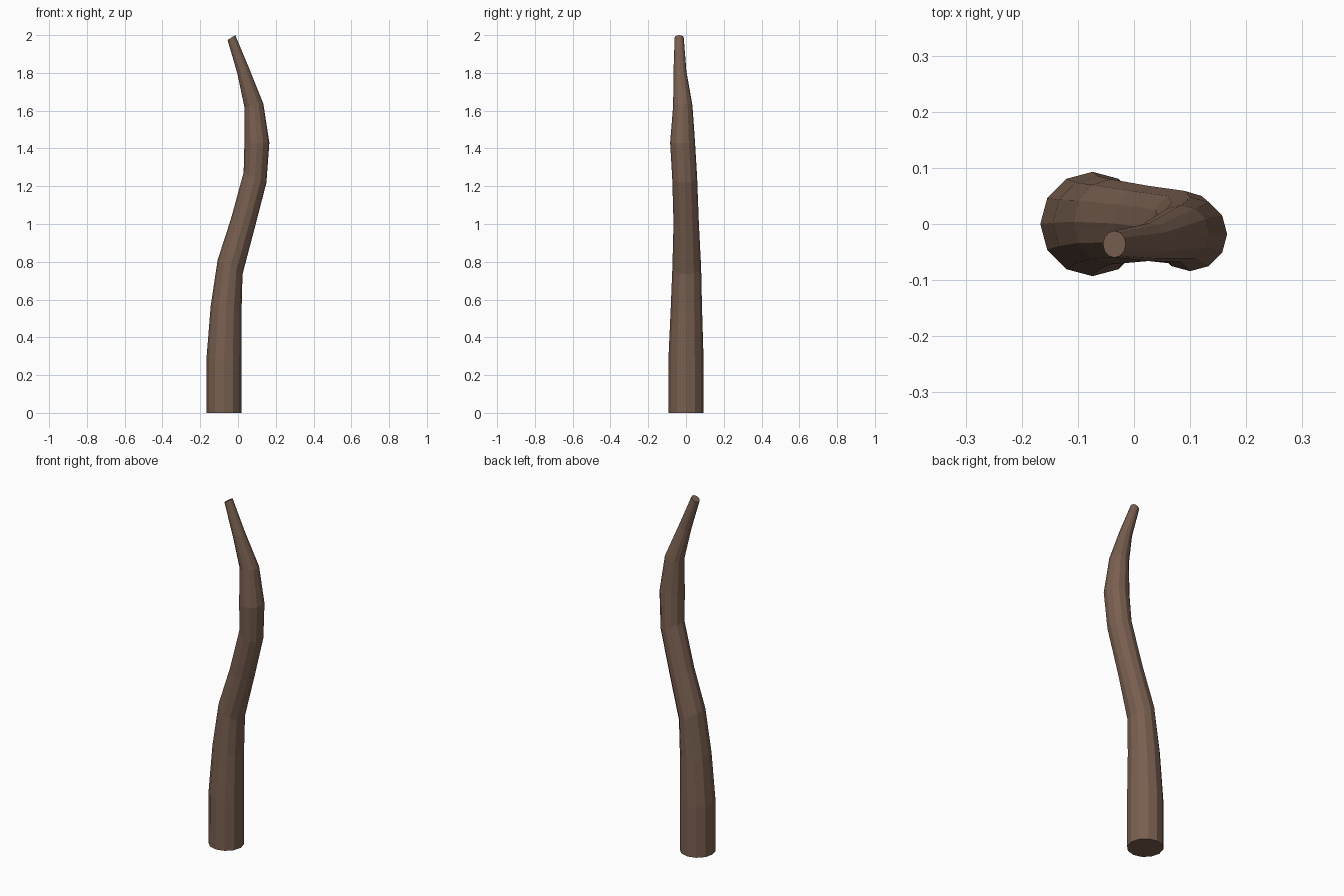
import bpy, bmesh
from math import radians
from mathutils import Matrix, Vector

if "Cube" in bpy.data.objects:
    bpy.data.objects.remove(bpy.data.objects["Cube"])

SIDES = 12

# Stations along the horn: centre x, y, z, radius, sideways tilt (degrees)
STATIONS = [
    (-0.074, 0.000, 0.000, 0.093, 0),
    (-0.074, 0.000, 0.285, 0.093, 2),
    (-0.063, 0.002, 0.550, 0.083, 10),
    (-0.042, 0.004, 0.772, 0.076, 30),
    (0.026, 0.001, 1.005, 0.067, 17),
    (0.090, -0.007, 1.245, 0.066, 24),
    (0.100, -0.018, 1.430, 0.066, 0),
    (0.084, -0.017, 1.628, 0.051, -9),
    (0.028, -0.032, 1.810, 0.034, -22),
    (-0.035, -0.036, 1.987, 0.024, -32),
]

bm = bmesh.new()

# Tilted cross-section rings
rings = []
for x, y, z, r, tilt in STATIONS:
    place = Matrix.Translation((x, y, z)) @ Matrix.Rotation(radians(tilt), 4, 'Y')
    ring = bmesh.ops.create_circle(bm, segments=SIDES, radius=r, matrix=place)
    rings.append(ring['verts'])

# Side faces
for low, high in zip(rings, rings[1:]):
    for i in range(SIDES):
        j = (i + 1) % SIDES
        bm.faces.new((low[i], low[j], high[j], high[i]))

# End caps
bm.faces.new(rings[0])
bm.faces.new(rings[-1])
bmesh.ops.recalc_face_normals(bm, faces=bm.faces)

mesh = bpy.data.meshes.new("curved_trunk")
bm.to_mesh(mesh)
bm.free()
trunk = bpy.data.objects.new("curved_trunk", mesh)
bpy.context.collection.objects.link(trunk)

# Brown bark colour
bark = bpy.data.materials.new("brown_bark")
bark.diffuse_color = (0.19, 0.115, 0.08, 1)
bark.use_nodes = True
bark.node_tree.nodes["Principled BSDF"].inputs["Base Color"].default_value = bark.diffuse_color
mesh.materials.append(bark)
